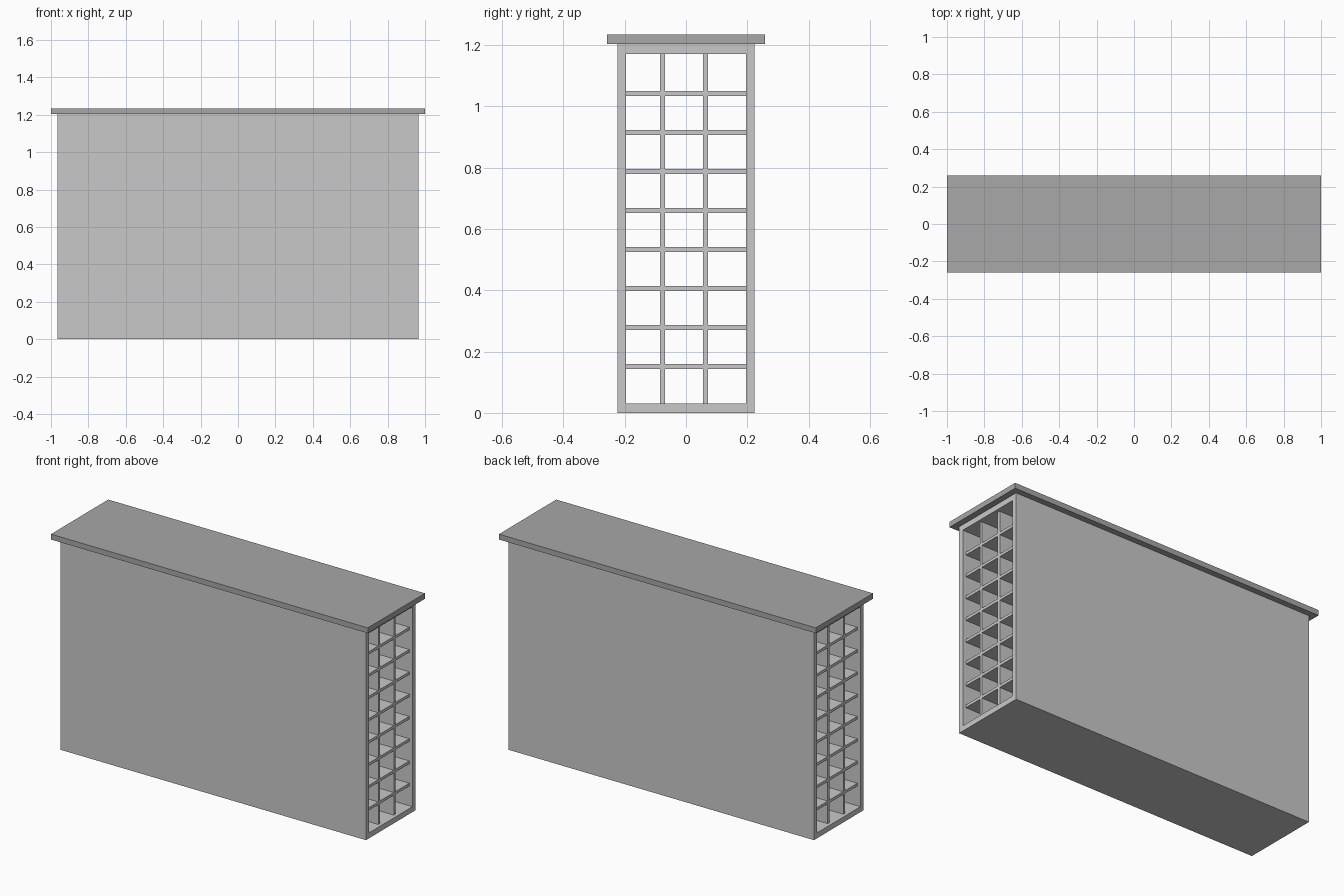
import bpy, bmesh

if "Cube" in bpy.data.objects:
    bpy.data.objects.remove(bpy.data.objects["Cube"])


def material(name, v):
    m = bpy.data.materials.new(name)
    m.diffuse_color = (v, v, v, 1)
    m.use_nodes = True
    m.node_tree.nodes["Principled BSDF"].inputs["Base Color"].default_value = m.diffuse_color
    return m


light = material("light_grey", 0.584)
dark = material("dark_grey", 0.392)


def finish(name, bm, mat):
    bmesh.ops.recalc_face_normals(bm, faces=bm.faces)
    me = bpy.data.meshes.new(name)
    bm.to_mesh(me)
    bm.free()
    me.materials.append(mat)
    ob = bpy.data.objects.new(name, me)
    bpy.context.collection.objects.link(ob)
    return ob


def box(name, half_x, y0, y1, z0, z1, mat):
    bm = bmesh.new()
    bmesh.ops.create_cube(bm, size=1)
    for v in bm.verts:
        v.co = (v.co.x * 2 * half_x,
                y0 if v.co.y < 0 else y1,
                z0 if v.co.z < 0 else z1)
    return finish(name, bm, mat)


HX = 0.965            # half length of the cabinet
OY, IY = 0.224, 0.195  # outer and inner half depth
TOP = 1.203
IZ0, IZ1 = 0.031, 1.171
T = 0.016             # board thickness
INSET = 0.02          # boards sit slightly inside the open ends

# Cabinet shell: rectangular tube, open at both ends
bm = bmesh.new()


def ring(x, y, z0, z1):
    return [bm.verts.new((x, a, b)) for a, b in ((-y, z0), (y, z0), (y, z1), (-y, z1))]


rings = [ring(-HX, OY, 0, TOP), ring(HX, OY, 0, TOP),
         ring(HX, IY, IZ0, IZ1), ring(-HX, IY, IZ0, IZ1)]
for r in range(4):
    a, b = rings[r], rings[(r + 1) % 4]
    for i in range(4):
        j = (i + 1) % 4
        bm.faces.new((a[i], a[j], b[j], b[i]))
finish("cabinet_shell", bm, light)

# Vertical dividers
for i, y in enumerate((-0.0765, 0.0635)):
    box(f"divider_{i + 1}", HX - INSET, y - T / 2, y + T / 2, IZ0, IZ1, light)

# Shelves
for i in range(8):
    z = 0.1515 + i * 0.1272
    box(f"shelf_{i + 1}", HX - INSET, -IY, IY, z - T / 2, z + T / 2, light)

# Overhanging top slab
box("top_slab", 1.0, -0.258, 0.258, TOP, 1.234, dark)
